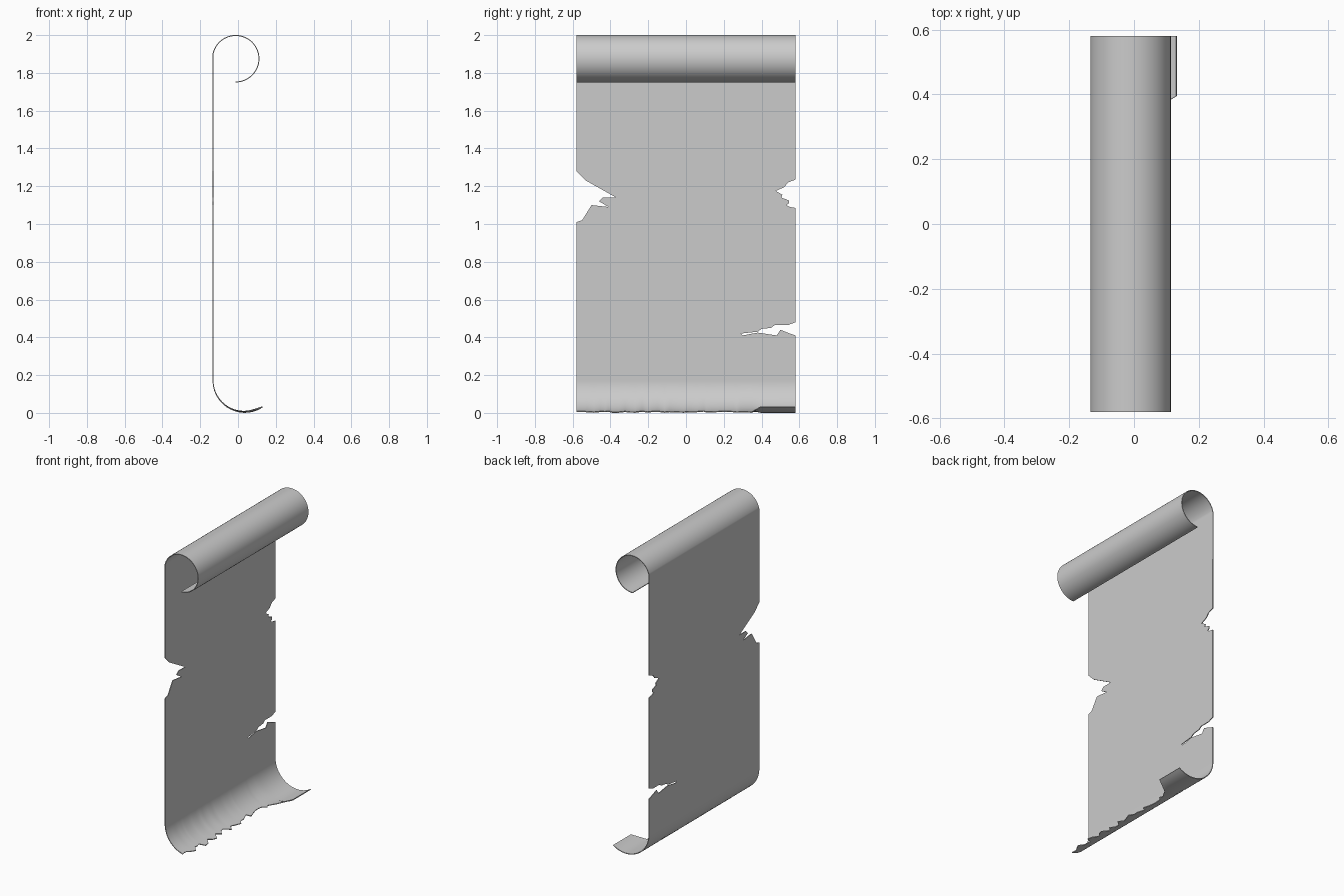
import bpy, bmesh, math, random

if "Cube" in bpy.data.objects:
    bpy.data.objects.remove(bpy.data.objects["Cube"], do_unlink=True)

HALF = 0.58            # half the sheet width
BACK = -0.132          # x of the flat sheet
TOP, LOW = 1.90, 0.17  # ends of the flat part
random.seed(4)

paper = bpy.data.materials.new("paper grey")
paper.use_nodes = True
grey = (0.6, 0.6, 0.6, 1)
paper.diffuse_color = grey
paper.node_tree.nodes["Principled BSDF"].inputs["Base Color"].default_value = grey

# Torn outlines as (y, z) on the flat part
left_notch = [(-.58, 1.01), (-.55, 1.02), (-.50, 1.10), (-.41, 1.09), (-.46, 1.12),
              (-.44, 1.14), (-.37, 1.14), (-.53, 1.23), (-.58, 1.28)]
right_notch = [(.58, 1.235), (.54, 1.22), (.52, 1.195), (.475, 1.175), (.51, 1.155),
               (.505, 1.14), (.545, 1.125), (.545, 1.11), (.53, 1.10), (.55, 1.09), (.58, 1.085)]
long_tear = [(.58, .48), (.54, .465), (.47, .465), (.45, .45), (.40, .445), (.38, .43),
             (.29, .42), (.30, .41), (.38, .425), (.48, .41), (.50, .44), (.55, .42), (.58, .41)]

# Ragged lower edge as (y, reach in x), ending in one longer flap
ragged = [(-HALF, 0.0)]
while ragged[-1][0] < 0.28:
    ragged.append((ragged[-1][0] + random.uniform(.012, .04), random.uniform(-.01, .04)))
ragged += [(.345, .05), (.395, .131), (HALF, .131)]

bm = bmesh.new()


def strip(rows):
    """Join successive rows of vertices with quads."""
    for a, b in zip(rows, rows[1:]):
        for i in range(len(a) - 1):
            bm.faces.new((a[i], a[i + 1], b[i + 1], b[i]))


# Lower curl: each column sweeps as far as its ragged reach
cx, cz, r = 0.036, 0.171, 0.168
steps = 20
rows = []
for k in range(steps + 1):
    row = []
    for y, reach in ragged:
        a = math.pi + (math.acos(-(reach - cx) / r) if k else 0) * k / steps
        row.append(bm.verts.new((cx + r * math.cos(a), y, cz + r * math.sin(a))))
    rows.append(row)
strip(rows)
low_row = rows[0]

# Upper roll: three quarters of a tube
cx, cz, r = -0.012, 1.875, 0.123
start = math.pi - 0.2
steps = 40
rows = []
for k in range(steps + 1):
    a = start + (-math.pi / 2 - start) * k / steps
    x = cx + r * math.cos(a)
    rows.append([bm.verts.new((x, y, cz + r * math.sin(a))) for y in (HALF, -HALF)])
strip(rows)

# Flat sheet between the curls, with its torn sides
sides = [[bm.verts.new((BACK, y, z)) for y, z in pts]
         for pts in (left_notch, right_notch, long_tear)]
bm.faces.new(low_row[::-1] + sides[0] + rows[0][::-1] + sides[1] + sides[2])
bmesh.ops.recalc_face_normals(bm, faces=bm.faces[:])

mesh = bpy.data.meshes.new("scroll_sheet")
bm.to_mesh(mesh)
bm.free()
sheet = bpy.data.objects.new("scroll_sheet", mesh)
bpy.context.collection.objects.link(sheet)
mesh.materials.append(paper)

# Paper thickness and smooth curls
bpy.context.view_layer.objects.active = sheet
sheet.select_set(True)
solid = sheet.modifiers.new("thickness", "SOLIDIFY")
solid.thickness = 0.005
solid.offset = 0
bpy.ops.object.modifier_apply(modifier=solid.name)
bpy.ops.object.shade_smooth_by_angle(angle=math.radians(35))
weighted = sheet.modifiers.new("flat_sheet_normals", "WEIGHTED_NORMAL")
weighted.keep_sharp = True
